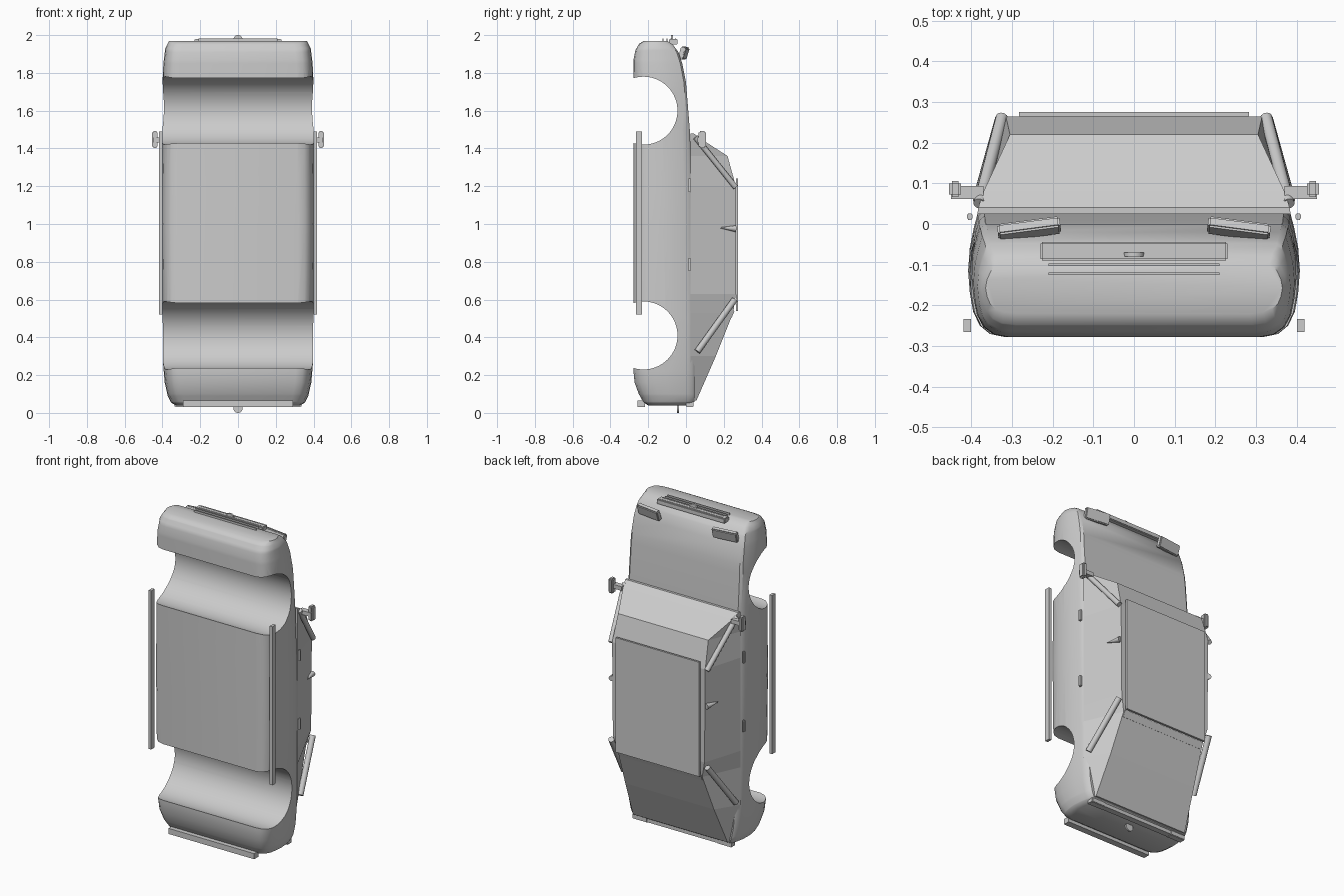
import bpy, bmesh, math
from mathutils import Vector

cube = bpy.data.objects.get("Cube")
if cube:
    bpy.data.objects.remove(cube, do_unlink=True)

grey = bpy.data.materials.new("plain_grey")
grey.use_nodes = True
grey.diffuse_color = (0.6, 0.6, 0.6, 1)
grey.node_tree.nodes["Principled BSDF"].inputs["Base Color"].default_value = (0.6, 0.6, 0.6, 1)


def finish(name, bm, angle=None):
    bmesh.ops.recalc_face_normals(bm, faces=bm.faces)
    mesh = bpy.data.meshes.new(name)
    bm.to_mesh(mesh)
    bm.free()
    mesh.materials.append(grey)
    ob = bpy.data.objects.new(name, mesh)
    bpy.context.collection.objects.link(ob)
    if angle:
        smooth(ob, angle)
    return ob


def smooth(ob, angle):
    bpy.ops.object.select_all(action="DESELECT")
    ob.select_set(True)
    bpy.context.view_layer.objects.active = ob
    bpy.ops.object.shade_smooth_by_angle(angle=math.radians(angle))


def loft(name, rings, angle=None):
    bm = bmesh.new()
    loops = [[bm.verts.new(p) for p in ring] for ring in rings]
    n = len(loops[0])
    for a, b in zip(loops, loops[1:]):
        for i in range(n):
            j = (i + 1) % n
            bm.faces.new((a[i], a[j], b[j], b[i]))
    bm.faces.new(loops[0])
    bm.faces.new(loops[-1])
    return finish(name, bm, angle)


def box(name, centre, size, tilt=(0, 0, 0), bevel=0):
    bm = bmesh.new()
    bmesh.ops.create_cube(bm, size=1)
    bmesh.ops.scale(bm, vec=size, verts=bm.verts)
    if bevel:
        bmesh.ops.bevel(bm, geom=bm.edges[:], offset=bevel, segments=2, affect="EDGES")
    ob = finish(name, bm)
    ob.location, ob.rotation_euler = centre, tilt
    return ob


def rod(name, start, end, r1, r2, sides=16):
    a, b = Vector(start), Vector(end)
    bm = bmesh.new()
    bmesh.ops.create_cone(bm, cap_ends=True, segments=sides, radius1=r1, radius2=r2,
                          depth=(b - a).length)
    ob = finish(name, bm, 40)
    ob.location = (a + b) / 2
    ob.rotation_euler = (b - a).to_track_quat("Z", "Y").to_euler()
    return ob


# Body shell: rounded cross-sections lofted from tail to nose
def sample(table, z):
    for (z0, v0), (z1, v1) in zip(table, table[1:]):
        if z <= z1:
            return v0 + (v1 - v0) * (z - z0) / (z1 - z0)
    return table[-1][1]


half_width = [(.04, .33), (.055, .355), (.09, .372), (.16, .388), (.3, .4), (1, .408),
              (1.7, .402), (1.85, .395), (1.93, .385), (1.97, .365)]
floor = [(.04, -.2), (.055, -.225), (.1, -.25), (.16, -.272), (.22, -.278), (1.87, -.278),
         (1.92, -.268), (1.955, -.248), (1.97, -.22)]
deck = [(.04, .02), (.06, .045), (.5, .045), (1.2, .032), (1.5, .02), (1.75, 0), (1.85, -.02),
        (1.91, -.04), (1.95, -.07), (1.97, -.1)]
outline = [(.78, 0), (.87, .025), (.93, .09), (.97, .2), (.99, .35), (1, .52), (.99, .7),
           (.965, .86), (.945, .96), (.91, 1)]
levels = sorted({z for t in (half_width, floor, deck) for z, v in t})
rings = []
for z in levels:
    w, lo, hi = (sample(t, z) for t in (half_width, floor, deck))
    side = [(w * u, lo + (hi - lo) * v, z) for u, v in outline]
    rings.append(side + [(-x, y, z) for x, y, z in reversed(side)])
body = loft("body_shell", rings)

# Wheel arches cut through the full width
for label, z in (("rear", .41), ("front", 1.6)):
    cutter = rod(label + "_arch_cutter", (-.6, -.225, z), (.6, -.225, z), .18, .18, 64)
    cutter.hide_render = True
    cut = body.modifiers.new(label + "_arch", "BOOLEAN")
    cut.object, cut.operation, cut.solver = cutter, "DIFFERENCE", "EXACT"
    bpy.ops.object.select_all(action="DESELECT")
    body.select_set(True)
    bpy.context.view_layer.objects.active = body
    bpy.context.view_layer.update()
    bpy.ops.object.modifier_apply(modifier=cut.name)
    bpy.data.objects.remove(cutter, do_unlink=True)
smooth(body, 35)

# Cabin: faceted glasshouse, (height, base half-width, roof half-width, roof y)
cabin = [(.065, .33, .32, .055), (.3, .385, .3, .158), (.53, .385, .285, .25),
         (.63, .385, .31, .264), (1.2, .385, .315, .264), (1.36, .385, .305, .22),
         (1.45, .385, .37, .08), (1.48, .385, .383, .04)]
loft("cabin", [[(-b, .025, z), (b, .025, z), (t, y, z), (-t, y, z)] for z, b, t, y in cabin])
box("roof_panel", (0, .27, .89), (.565, .012, .7))
box("rear_window_trim", (0, .24, .525), (.56, .02, .04), (-.4, 0, 0))

# Parts repeated on both sides
for side, s in (("left", 1), ("right", -1)):
    rod(side + "_front_pillar", (s * .38, .05, 1.46), (s * .325, .262, 1.195), .015, .015)
    rod(side + "_rear_pillar", (s * .38, .06, .325), (s * .325, .258, .6), .017, .017)
    rod(side + "_middle_pillar", (s * .345, .18, .98), (s * .32, .262, .975), .002, .017)
    box(side + "_sill_bar", (s * .41, -.25, 1.005), (.018, .032, .97))
    box(side + "_mirror_arm", (s * .41, .077, 1.445), (.08, .032, .025))
    box(side + "_mirror", (s * .44, .086, 1.447), (.03, .04, .09), bevel=.007)
    for label, z in (("front", 1.205), ("rear", .785)):
        box(f"{side}_{label}_handle", (s * .404, .018, z), (.014, .016, .07), bevel=.003)
    box(side + "_headlight", (s * .258, -.012, 1.905), (.155, .028, .065),
        (-.3, 0, -s * .13), .005)
    box(side + "_tail_light", (s * .285, .02, .045), (.1, .04, .03), bevel=.003)

# Nose and tail trim
box("grille_frame", (0, -.067, 1.965), (.46, .045, .03), bevel=.004)
for y in (-.055, -.078, -.1, -.122):
    box("grille_slat", (0, y, 1.974), (.42, .006, .016))
box("tail_strip", (0, .02, .045), (.47, .036, .024))
box("rear_bumper_bar", (0, -.238, .048), (.58, .04, .034))
for label, y, z in (("front", -.075, 1.975), ("rear", -.042, .025)):
    rod(label + "_badge", (0, y - .005, z), (0, y + .005, z), .025, .025, 24)
